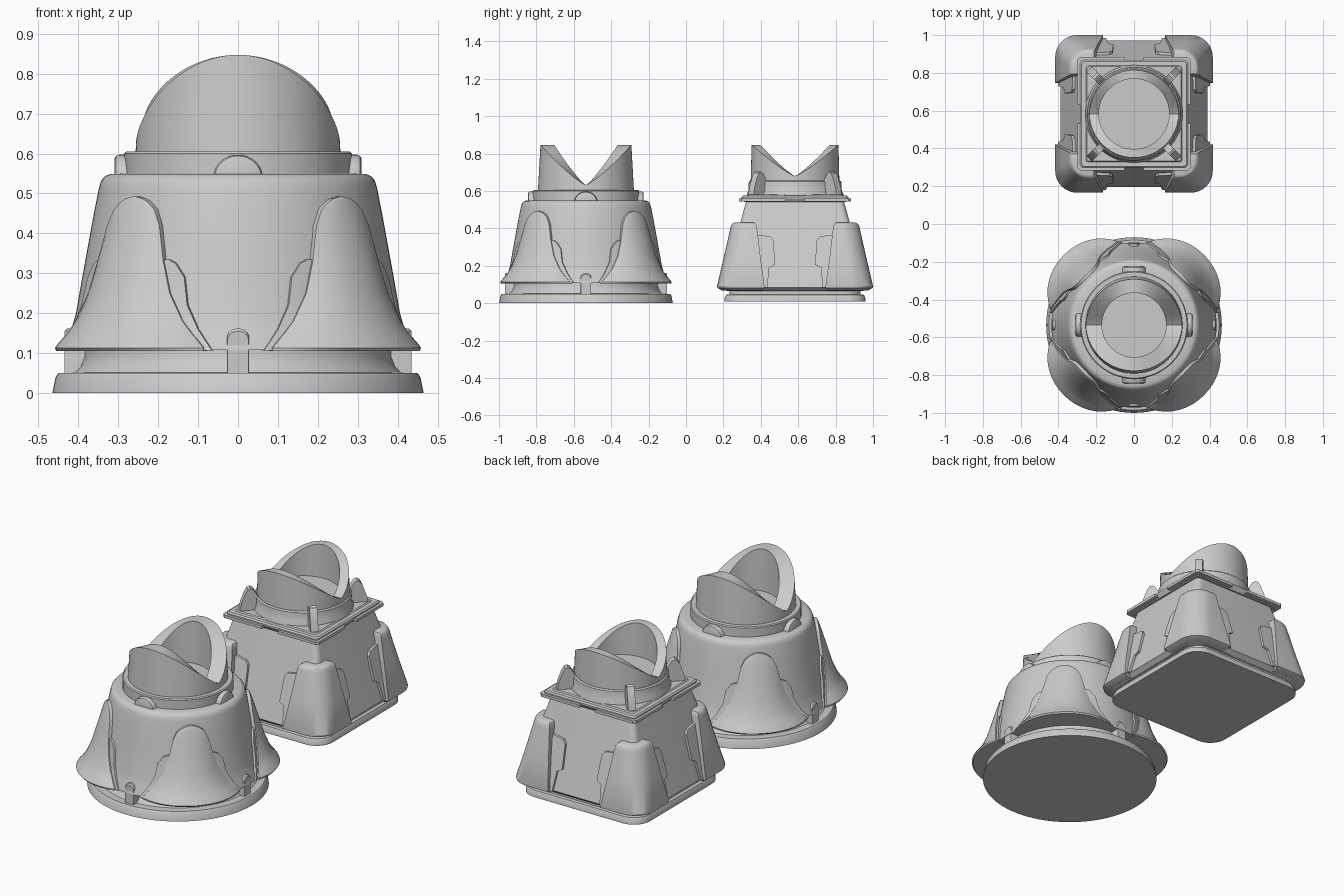
import bpy, bmesh
from math import sin, cos, pi, radians
from mathutils import Matrix, Vector

if "Cube" in bpy.data.objects:
    bpy.data.objects.remove(bpy.data.objects["Cube"])

ROUND_Y, SQUARE_Y = -0.535, 0.583
QUARTERS = [0, 90, 180, 270]
parts = []


def loft(name, cy, rings, angles=(0,), wrap=False):
    """Skin closed rings of points; repeat around the pedestal axis at y=cy."""
    bm = bmesh.new()
    for a in angles:
        m = Matrix.Translation((0, cy, 0)) @ Matrix.Rotation(radians(a), 4, 'Z')
        vs = [[bm.verts.new(m @ Vector(p)) for p in r] for r in rings]
        n = len(vs[0])
        pairs = list(zip(vs, vs[1:])) + ([(vs[-1], vs[0])] if wrap else [])
        for r0, r1 in pairs:
            for i in range(n):
                j = (i + 1) % n
                bm.faces.new((r0[i], r0[j], r1[j], r1[i]))
        if not wrap:
            bm.faces.new(vs[0][::-1])
            bm.faces.new(vs[-1])
    bmesh.ops.recalc_face_normals(bm, faces=bm.faces)
    me = bpy.data.meshes.new(name)
    bm.to_mesh(me)
    bm.free()
    ob = bpy.data.objects.new(name, me)
    bpy.context.collection.objects.link(ob)
    parts.append(ob)
    return ob


def circle(r, z, n=72):
    return [(r * cos(2 * pi * i / n), r * sin(2 * pi * i / n), z) for i in range(n)]


def rounded_square(s, rc, z, n=8):
    pts = []
    for k, (sx, sy) in enumerate([(1, 1), (-1, 1), (-1, -1), (1, -1)]):
        for i in range(n + 1):
            a = pi / 2 * (k + i / n)
            pts.append((sx * (s - rc) + rc * cos(a), sy * (s - rc) + rc * sin(a), z))
    return pts


def turned(name, cy, profile):
    return loft(name, cy, [circle(r, z) for r, z in profile])


def squared(name, cy, profile):
    return loft(name, cy, [rounded_square(s, rc, z) for s, rc, z in profile])


def interp(table, z):
    for (z0, v0), (z1, v1) in zip(table, table[1:]):
        if z <= z1:
            t = max(0, (z - z0) / (z1 - z0))
            return v0 + (v1 - v0) * t
    return table[-1][1]


def saddle_cup(name, cy, r_low, r_top, r_in, z0, low, floor, n=96):
    """Cup whose rim peaks at front and back and dips at the sides."""
    top, cols = 0.847, []
    for i in range(n):
        a = 2 * pi * i / n
        h = low + (top - low) * abs(sin(a)) ** 1.2
        ro = r_low + (r_top - r_low) * (h - z0) / (top - z0)
        cols.append([(r * cos(a), r * sin(a), z) for r, z in
                     ((r_low, z0), (ro, h), (r_in, h), (r_in, z0))])
    loft(name, cy, cols, wrap=True)
    turned(name + "_floor", cy, [(r_in + 0.01, z0), (r_in + 0.01, floor)])


# ---------------- round pedestal ----------------
C = ROUND_Y
turned("round_base", C, [(.465, 0), (.457, .04), (.450, .05), (.41, .051),
                         (.395, .065), (.385, .09), (.385, .12)])
BODY = [(.108, .437), (.118, .435), (.15, .42), (.2, .406), (.33, .383), (.45, .361), (.515, .348)]
turned("round_body", C, [(.38, .108)] + [(r, z) for z, r in BODY]
       + [(.343, .532), (.334, .543), (.32, .549), (.27, .55)])
turned("round_collar", C, [(.285, .54), (.285, .60), (.28, .605), (.2, .605)])
saddle_cup("round_cup", C, .257, .243, .17, .595, .632, .607)


def wrapped_panel(name, levels, edge, n=16):
    """Panel hugging the round body, centred on each diagonal; level = z, half angle, crest radius."""
    rings = []
    for z, w, crest in levels:
        rb = interp(BODY, z)
        e = rb + edge
        crest = max(crest, e)
        out, inn = [], []
        for i in range(n + 1):
            t = -1 + 2 * i / n
            a = radians(45 + w * t)
            r = e + (crest - e) * (1 - abs(t) ** 2.2)
            out.append((r * cos(a), r * sin(a), z))
            inn.append(((rb - .03) * cos(a), (rb - .03) * sin(a), z))
        rings.append(out + inn[::-1])
    loft(name, C, rings, QUARTERS)


wrapped_panel("round_fins", [
    (.105, 34, .518), (.113, 34, .525), (.122, 33, .52), (.15, 29.5, .497), (.18, 26, .478),
    (.25, 20.5, .448), (.33, 17, .424), (.42, 14, .396), (.46, 11, .383),
    (.48, 7, .376), (.487, 4.5, .373), (.492, 1, .37)], .016)
wrapped_panel("round_fin_plates", [
    (.107, 36.6, 0), (.16, 31.4, 0), (.22, 27, 0), (.29, 25.3, 0),
    (.325, 21.5, 0), (.335, 18.5, 0)], .010)


def radial_prism(name, outline, steps, angles):
    """Outline (u, z) swept outward along -y; steps are (radius, scale about outline base)."""
    loft(name, C, [[(u * s, -r, zb + (z - zb) * s) for u, z in outline]
                   for r, s in steps for zb in (outline[0][1],)], angles)


arch = [(-.028, .045), (.028, .045)] + [(.028 * cos(a), .138 + .024 * sin(a))
                                        for a in [pi * i / 10 for i in range(11)]]
radial_prism("round_clips", arch, [(.37, 1), (.428, 1), (.434, .94)], QUARTERS)
half_disc = [(.062 * cos(pi * i / 16), .54 + .057 * sin(pi * i / 16)) for i in range(17)]
radial_prism("round_bumps", half_disc, [(.25, 1), (.298, 1), (.306, .94), (.309, .84)], QUARTERS)

# ---------------- square pedestal ----------------
C = SQUARE_Y
squared("square_base", C, [(.377, .1, .01), (.377, .1, .025), (.368, .095, .045),
                           (.35, .09, .047), (.35, .09, .08)])


def body_half(z):
    return .26 + (.55 - z) * .275


squared("square_body", C, [(.365, .06, .066), (body_half(.085), .045, .085),
                           (body_half(.55), .03, .55)])


def corner_panel(name, levels, n=8):
    """Panel wrapped round each body corner; level = z, half size, inner edge, corner radius."""
    rings = []
    for z, s, e, rc in levels:
        b, k = body_half(z) - .05, s - rc
        arc = [(k + rc * cos(pi / 2 * i / n), k + rc * sin(pi / 2 * i / n), z) for i in range(n + 1)]
        rings.append([(s, e, z)] + arc + [(e, s, z), (e, b, z), (b, b, z), (b, e, z)])
    loft(name, C, rings, QUARTERS)


corner_panel("square_fins", [
    (.068, .39, .175, .11), (.082, .415, .163, .115), (.092, .417, .163, .115), (.25, .38, .185, .11),
    (.40, .346, .203, .10), (.418, .341, .206, .10), (.427, .333, .212, .09), (.431, .322, .222, .08)])
corner_panel("square_fin_plates", [
    (z, body_half(z) + .014, e, .08) for z, e in
    ((.085, .148), (.19, .138), (.205, .108), (.335, .114), (.355, .13), (.366, .19))])

# lid: four corner pads under a bevelled slab
pad = [[(x, y, z) for x, y in ((.05, .05), (.30, .05), (.30, .285), (.285, .30), (.05, .30))]
       for z in (.545, .561)]
loft("lid_corner_pads", C, pad, QUARTERS)
squared("lid_slab", C, [(.272, .02, .54), (.285, .02, .56), (.285, .02, .568), (.278, .02, .575),
                        (.255, .015, .575), (.25, .015, .581)])
turned("square_collar", C, [(.258, .575), (.258, .585), (.25, .60), (.247, .65), (.24, .656), (.2, .656)])
saddle_cup("square_cup", C, .238, .232, .186, .62, .68, .658)

# upright braces on the lid diagonals
brace = [(.22, .575), (.335, .575), (.325, .62), (.305, .675), (.292, .697), (.278, .703), (.262, .695), (.24, .66)]
loft("collar_braces", C, [[(r, u, z) for r, z in brace] for u in (-.02, .02)],
     [45 + q for q in QUARTERS])

# smooth shading with crisp edges
bpy.ops.object.select_all(action='DESELECT')
for ob in parts:
    ob.select_set(True)
bpy.context.view_layer.objects.active = parts[0]
bpy.ops.object.shade_smooth_by_angle(angle=radians(32))
